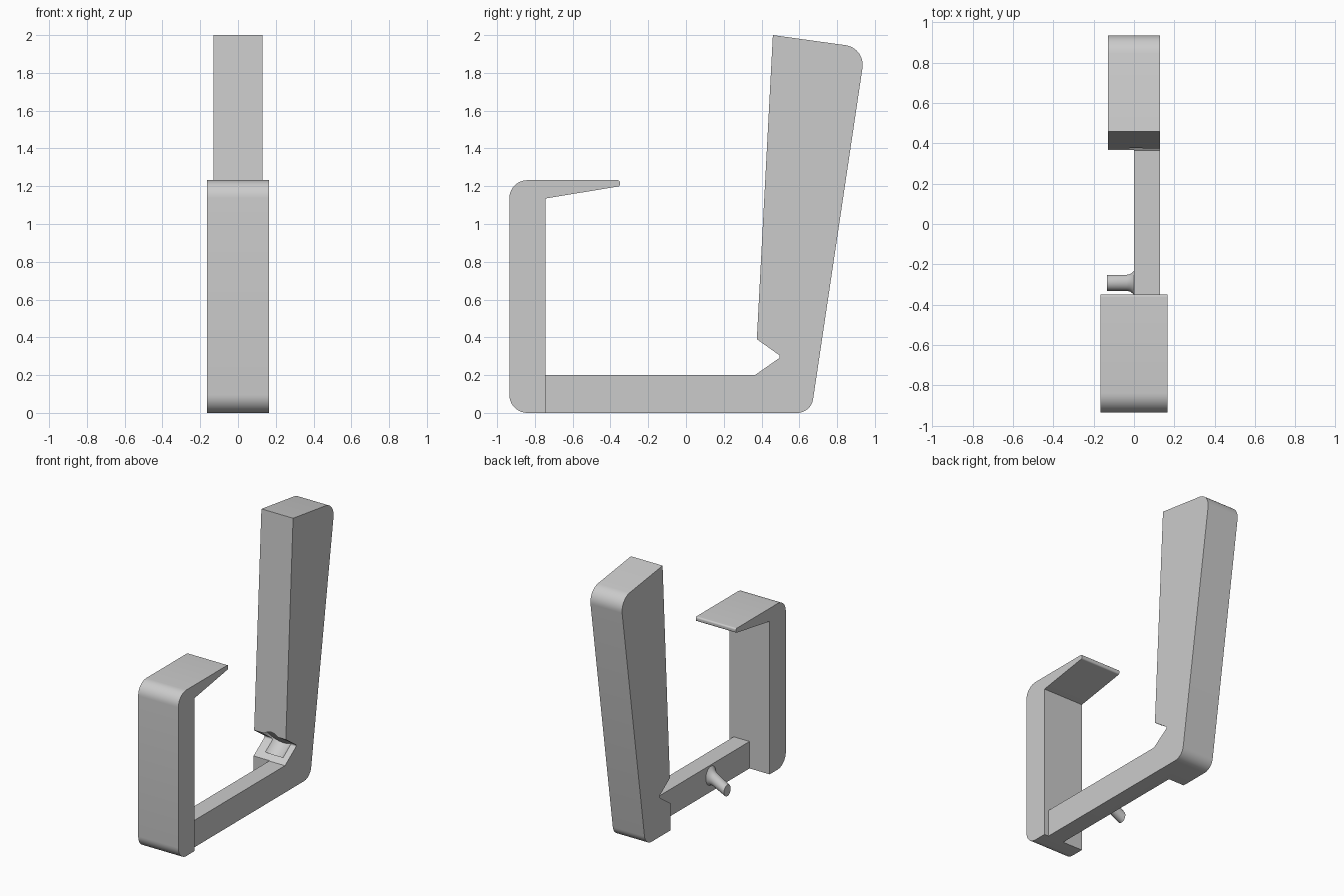
import bpy
import bmesh
import math
from mathutils import Vector

cube = bpy.data.objects.get("Cube")
if cube:
    bpy.data.objects.remove(cube, do_unlink=True)

grey = bpy.data.materials.new("plain_grey")
grey.use_nodes = True
grey.diffuse_color = (0.6, 0.6, 0.6, 1)
grey.node_tree.nodes["Principled BSDF"].inputs["Base Color"].default_value = (0.6, 0.6, 0.6, 1)


def make_object(name, bm):
    bmesh.ops.recalc_face_normals(bm, faces=bm.faces)
    mesh = bpy.data.meshes.new(name)
    bm.to_mesh(mesh)
    bm.free()
    mesh.materials.append(grey)
    obj = bpy.data.objects.new(name, mesh)
    bpy.context.collection.objects.link(obj)
    return obj


def rounded(points, steps=10):
    """Round each (y, z, radius) corner with a tangent arc."""
    out = []
    for i, (y, z, r) in enumerate(points):
        p = Vector((y, z))
        if r == 0:
            out.append(p)
            continue
        a = (Vector(points[i - 1][:2]) - p).normalized()
        b = (Vector(points[(i + 1) % len(points)][:2]) - p).normalized()
        half = a.angle(b) / 2
        centre = p + (a + b).normalized() * (r / math.sin(half))
        start = p + a * (r / math.tan(half)) - centre
        end = p + b * (r / math.tan(half)) - centre
        sweep = start.angle(end)
        for k in range(steps + 1):
            t = k / steps
            w = (start * math.sin((1 - t) * sweep) + end * math.sin(t * sweep)) / math.sin(sweep)
            out.append(centre + w)
    return out


def extrude_profile(name, points, x0, x1):
    bm = bmesh.new()
    face = bm.faces.new([bm.verts.new((x0, p.x, p.y)) for p in rounded(points)])
    moved = bmesh.ops.extrude_face_region(bm, geom=[face])["geom"]
    bmesh.ops.translate(bm, vec=(x1 - x0, 0, 0),
                        verts=[v for v in moved if isinstance(v, bmesh.types.BMVert)])
    return make_object(name, bm)


def cut(target, cutter):
    cutter.hide_render = True
    mod = target.modifiers.new("cut", 'BOOLEAN')
    mod.operation = 'DIFFERENCE'
    mod.solver = 'EXACT'
    mod.object = cutter
    bpy.context.view_layer.objects.active = target
    bpy.ops.object.modifier_apply(modifier=mod.name)
    bpy.data.objects.remove(cutter, do_unlink=True)


def smooth(obj):
    bpy.ops.object.select_all(action='DESELECT')
    obj.select_set(True)
    bpy.context.view_layer.objects.active = obj
    bpy.ops.object.shade_smooth_by_angle(angle=math.radians(30))


# Wide front upright with its tapered hook
hook = extrude_profile("front_hook", [
    (-0.935, 0, 0.095), (-0.745, 0, 0), (-0.745, 1.135, 0),
    (-0.35, 1.2, 0.012), (-0.35, 1.232, 0.012), (-0.935, 1.232, 0.095)], -0.165, 0.165)

# Lower bar and leaning back arm in one piece, with a V notch
arm = extrude_profile("bar_and_back_arm", [
    (-0.745, 0, 0), (0.662, 0, 0.085), (0.95, 1.932, 0.105), (0.46, 2, 0),
    (0.375, 0.39, 0), (0.505, 0.298, 0.012), (0.365, 0.2, 0), (-0.745, 0.2, 0)], -0.13, 0.13)

# The bar keeps only half the arm's width
cut(arm, extrude_profile("bar_relief", [
    (-1, -0.1, 0), (0.368, -0.1, 0), (0.368, 0.3, 0), (-1, 0.3, 0)], -0.3, 0))

# Shallow round seat in the lower face of the notch
slope = Vector((0, 0.14, 0.1))
bm = bmesh.new()
bmesh.ops.create_cone(bm, cap_ends=True, segments=32, radius1=0.1, radius2=0.1, depth=0.12)
bm.transform(slope.to_track_quat('Z', 'Y').to_matrix().to_4x4())
bmesh.ops.translate(bm, vec=Vector((0.01, 0.37, 0.285)) + slope * 0.36, verts=bm.verts)
cut(arm, make_object("seat_cutter", bm))

# Side pin sloping down from the bar, flared at its root
bm = bmesh.new()
rings = []
for x, z, ry, rz in [(0.005, 0.122, 0.065, 0.075), (-0.006, 0.117, 0.053, 0.064),
                     (-0.018, 0.11, 0.044, 0.055), (-0.035, 0.1, 0.04, 0.049),
                     (-0.135, 0.045, 0.04, 0.042)]:
    rings.append([bm.verts.new((x, -0.292 + ry * math.cos(a), z + rz * math.sin(a)))
                  for a in (math.tau * k / 32 for k in range(32))])
for lower, upper in zip(rings, rings[1:]):
    for k in range(32):
        n = (k + 1) % 32
        bm.faces.new((lower[k], lower[n], upper[n], upper[k]))
bm.faces.new(rings[0])
bm.faces.new(rings[-1])
pin = make_object("side_pin", bm)

for part in (hook, arm, pin):
    smooth(part)
